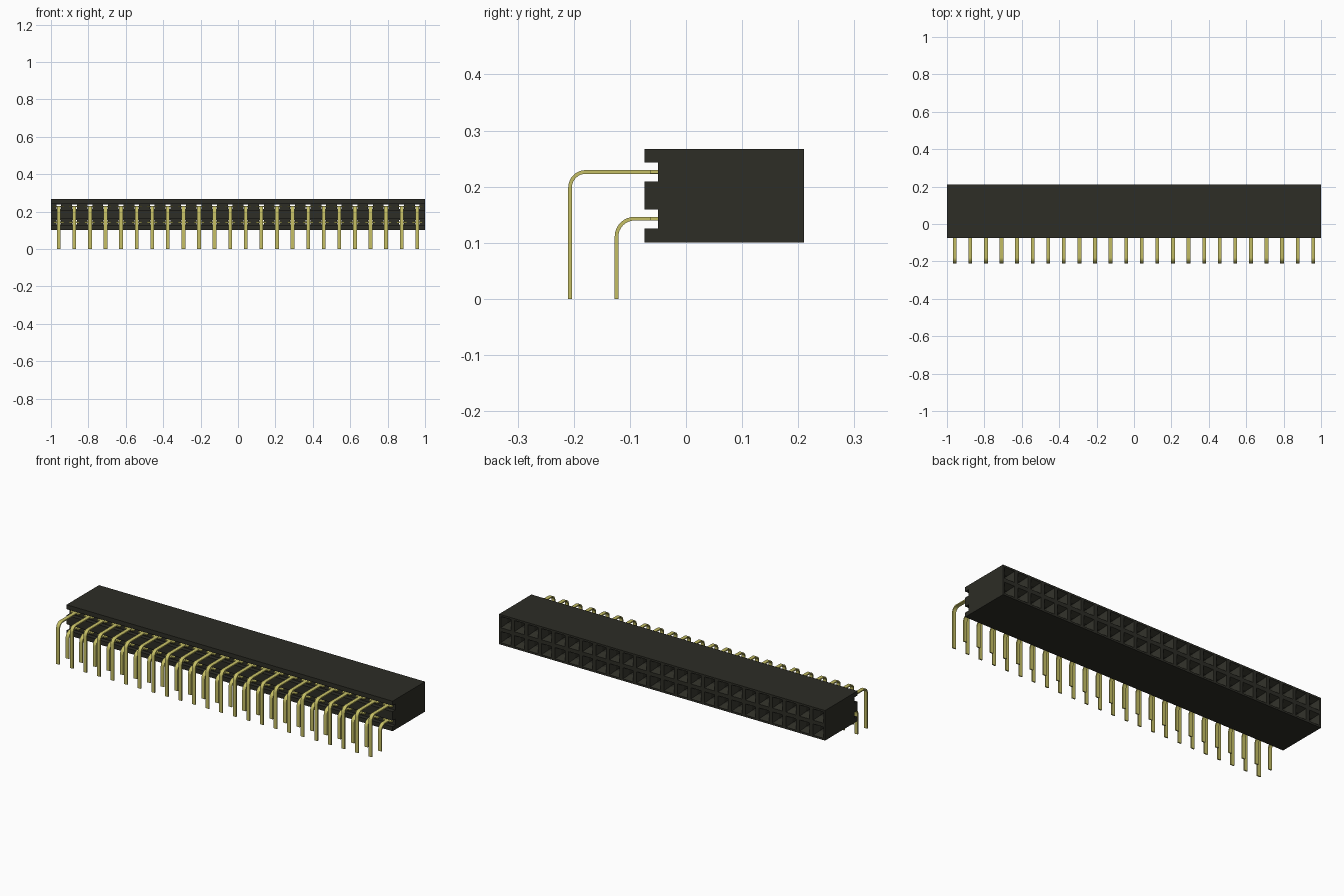
import bpy, bmesh, math

cube = bpy.data.objects.get("Cube")
if cube:
    bpy.data.objects.remove(cube, do_unlink=True)

COUNT = 24                     # contacts per row
PITCH = 2 / COUNT
HALF = PITCH / 2
ROWS = (0.1425, 0.2258)        # contact heights
BACK, FRONT, FLOOR = 0.21, -0.074, -0.05
GROOVE = 0.017                 # half height of the front grooves
FIRST_X = -1 + HALF


def material(name, rgb, rough):
    m = bpy.data.materials.new(name)
    m.use_nodes = True
    m.diffuse_color = (*rgb, 1)
    bsdf = m.node_tree.nodes["Principled BSDF"]
    bsdf.inputs["Base Color"].default_value = (*rgb, 1)
    bsdf.inputs["Roughness"].default_value = rough
    return m


def finish(name, bm, mat):
    bmesh.ops.remove_doubles(bm, verts=bm.verts[:], dist=0.0002)
    bmesh.ops.recalc_face_normals(bm, faces=bm.faces[:])
    me = bpy.data.meshes.new(name)
    bm.to_mesh(me)
    bm.free()
    me.materials.append(mat)
    ob = bpy.data.objects.new(name, me)
    bpy.context.collection.objects.link(ob)
    return ob


black = material("black plastic", (0.026, 0.026, 0.019), 0.6)
gold = material("gold contact", (0.56, 0.52, 0.13), 0.4)

# Housing: every cell is a chain of rectangles (y, half width, half height)
# running from the back face, down the funnel and tunnel, to the front groove
RINGS = [(BACK, HALF, HALF), (BACK, 0.031, 0.031), (BACK - 0.032, 0.013, 0.013),
         (FLOOR, 0.013, 0.013), (FLOOR, HALF, GROOVE), (FRONT, HALF, GROOVE),
         (FRONT, HALF, HALF), (BACK, HALF, HALF)]
bm = bmesh.new()
for row, z in enumerate(ROWS):
    for i in range(COUNT):
        x = FIRST_X + i * PITCH
        loops = [[bm.verts.new((x + sx * w, y, z + sz * h))
                  for sx, sz in ((-1, -1), (1, -1), (1, 1), (-1, 1))]
                 for y, w, h in RINGS]
        for n, (a, b) in enumerate(zip(loops, loops[1:])):
            for k in range(4):
                if n >= 4 and k in (1, 3):           # grooves run on sideways
                    continue
                if n == 6 and k == (2, 0)[row]:      # no wall between the rows
                    continue
                j = (k + 1) % 4
                bm.faces.new((a[k], a[j], b[j], b[k]))

# Housing ends, with the two grooves in their outline
for x in (-1, 1):
    outline = [(BACK, ROWS[1] + HALF), (BACK, ROWS[0] + HALF), (BACK, ROWS[0] - HALF),
               (FRONT, ROWS[0] - HALF)]
    for z in ROWS:
        outline += [(FRONT, z - GROOVE), (FLOOR, z - GROOVE),
                    (FLOOR, z + GROOVE), (FRONT, z + GROOVE)]
    outline.append((FRONT, ROWS[1] + HALF))
    bm.faces.new([bm.verts.new((x, y, z)) for y, z in outline])
finish("socket_housing", bm, black)


# Bent flat pins, one row at a time
def pin_row(name, z, y, radius):
    t, w, end = 0.0033, 0.010, 0.03
    cy, cz = y + radius, z - radius
    outer, inner = [(y - t, 0)], [(y + t, 0)]
    for s in range(9):
        a = math.pi - math.pi / 2 * s / 8
        for side, r in ((outer, radius + t), (inner, radius - t)):
            side.append((cy + r * math.cos(a), cz + r * math.sin(a)))
    outer.append((end, z + t))
    inner.append((end, z - t))
    bm = bmesh.new()
    section = [[bm.verts.new((sx * w, *p)) for p, sx in
                ((o, -1), (o, 1), (n, 1), (n, -1))] for o, n in zip(outer, inner)]
    for a, b in zip(section, section[1:]):
        for k in range(4):
            j = (k + 1) % 4
            bm.faces.new((a[k], a[j], b[j], b[k]))
    bm.faces.new(section[0])
    bm.faces.new(section[-1])
    # Wider shoulder resting against the groove floor
    box = bmesh.ops.create_cube(bm, size=1)["verts"]
    bmesh.ops.scale(bm, verts=box, vec=(0.056, 0.014, 2 * t - 0.0006))
    bmesh.ops.translate(bm, verts=box, vec=(0, FLOOR - 0.007, z))
    ob = finish(name, bm, gold)
    ob.location.x = FIRST_X
    bpy.ops.object.select_all(action='DESELECT')
    ob.select_set(True)
    bpy.context.view_layer.objects.active = ob
    bpy.ops.object.shade_smooth_by_angle(angle=math.radians(30))
    arr = ob.modifiers.new("repeat", 'ARRAY')
    arr.count = COUNT
    arr.use_relative_offset = False
    arr.use_constant_offset = True
    arr.constant_offset_displace = (PITCH, 0, 0)


pin_row("lower_pins", ROWS[0] + 0.0005, -0.1238, 0.032)
pin_row("upper_pins", ROWS[1] + 0.0005, -0.2067, 0.028)
